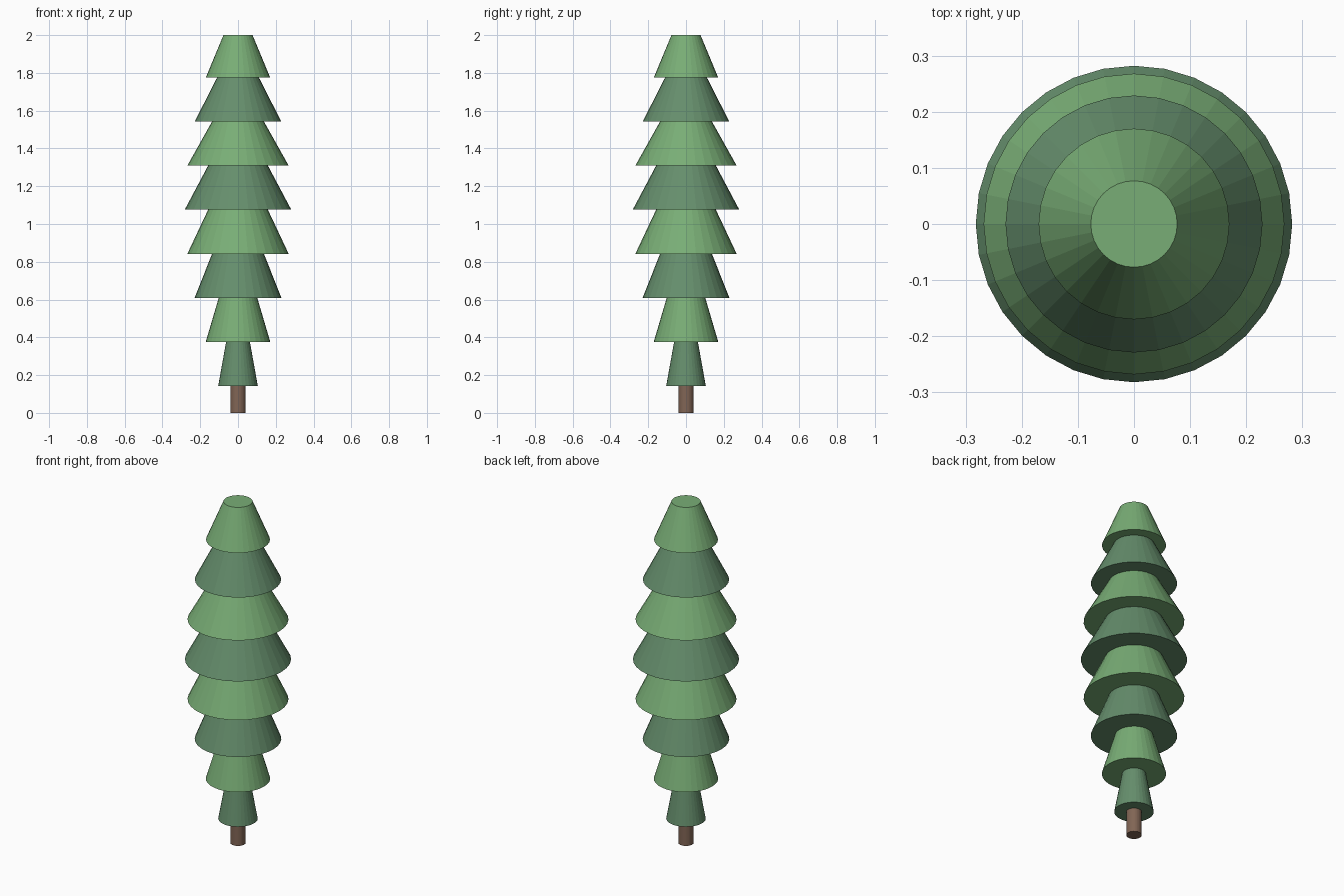
import bpy

if "Cube" in bpy.data.objects:
    bpy.data.objects.remove(bpy.data.objects["Cube"])

SIDES = 32


def material(name, colour):
    m = bpy.data.materials.new(name)
    m.diffuse_color = (*colour, 1)
    m.use_nodes = True
    m.node_tree.nodes["Principled BSDF"].inputs["Base Color"].default_value = m.diffuse_color
    return m


def frustum(name, r_bottom, r_top, z0, z1, mat, sides=SIDES):
    bpy.ops.mesh.primitive_cone_add(vertices=sides, radius1=r_bottom, radius2=r_top,
                                    depth=z1 - z0, location=(0, 0, (z0 + z1) / 2))
    ob = bpy.context.object
    ob.name = name
    ob.data.materials.append(mat)
    return ob


dark = material("dark_needles", (0.13, 0.27, 0.15))
light = material("light_needles", (0.19, 0.42, 0.18))
bark = material("bark", (0.22, 0.13, 0.09))

# Trunk
frustum("trunk", 0.041, 0.041, 0, 0.142, bark)

# Stacked foliage tiers: (bottom radius, top radius), alternating greens
tiers = [(0.105, 0.063), (0.171, 0.102), (0.230, 0.137), (0.268, 0.158),
         (0.282, 0.158), (0.268, 0.137), (0.229, 0.110), (0.170, 0.077)]
STEP, BASE = 0.2335, 0.142
for i, (rb, rt) in enumerate(tiers):
    z0 = BASE + i * STEP
    z1 = 2.0 if i == len(tiers) - 1 else z0 + STEP
    frustum(f"foliage_tier_{i + 1}", rb, rt, z0, z1, light if i % 2 else dark)
